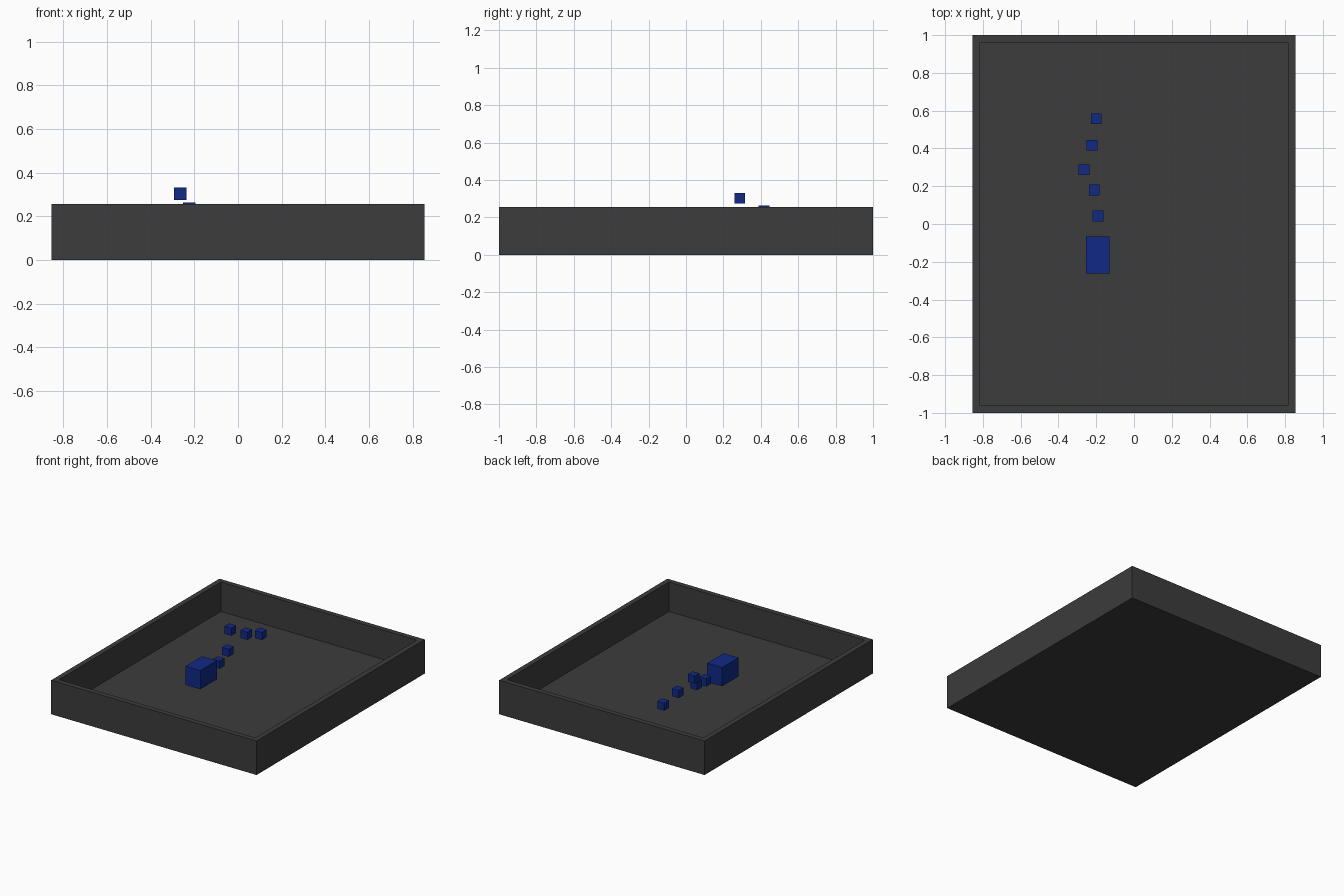
import bpy, bmesh
from mathutils import Matrix, Vector

if "Cube" in bpy.data.objects:
    bpy.data.objects.remove(bpy.data.objects["Cube"])


def material(name, color):
    m = bpy.data.materials.new(name)
    m.diffuse_color = (*color, 1)
    m.use_nodes = True
    m.node_tree.nodes["Principled BSDF"].inputs["Base Color"].default_value = m.diffuse_color
    return m


charcoal = material("charcoal", (0.045, 0.045, 0.045))
blue = material("blue", (0.005, 0.022, 0.24))


def finish(bm, name, mat):
    mesh = bpy.data.meshes.new(name)
    bm.to_mesh(mesh)
    bm.free()
    mesh.materials.append(mat)
    obj = bpy.data.objects.new(name, mesh)
    bpy.context.collection.objects.link(obj)
    return obj


def box(bm, center, size):
    mat = Matrix.Translation(center) @ Matrix.Diagonal((*size, 1))
    bmesh.ops.create_cube(bm, size=1, matrix=mat)


# Open tray: inset the top of a block and sink it to the floor
W, D, H, WALL, FLOOR = 1.71, 2.0, 0.256, 0.055, 0.035
bm = bmesh.new()
box(bm, (0, 0, H / 2), (W, D, H))
top = max(bm.faces, key=lambda f: f.calc_center_median().z)
bmesh.ops.inset_region(bm, faces=[top], thickness=WALL)
sunk = bmesh.ops.extrude_discrete_faces(bm, faces=[top])["faces"]
bmesh.ops.translate(bm, verts=sunk[0].verts, vec=Vector((0, 0, FLOOR - H)))
finish(bm, "tray", charcoal)

# Large floating block
bm = bmesh.new()
box(bm, (-0.192, -0.164, 0.17), (0.124, 0.196, 0.141))
finish(bm, "large_block", blue)

# Trail of small floating cubes
trail = [(-0.19, 0.042, 0.169), (-0.211, 0.18, 0.2), (-0.265, 0.287, 0.303),
         (-0.223, 0.417, 0.234), (-0.2, 0.557, 0.186)]
for i, center in enumerate(trail, 1):
    bm = bmesh.new()
    box(bm, center, (0.057, 0.057, 0.057))
    finish(bm, f"small_cube_{i}", blue)
